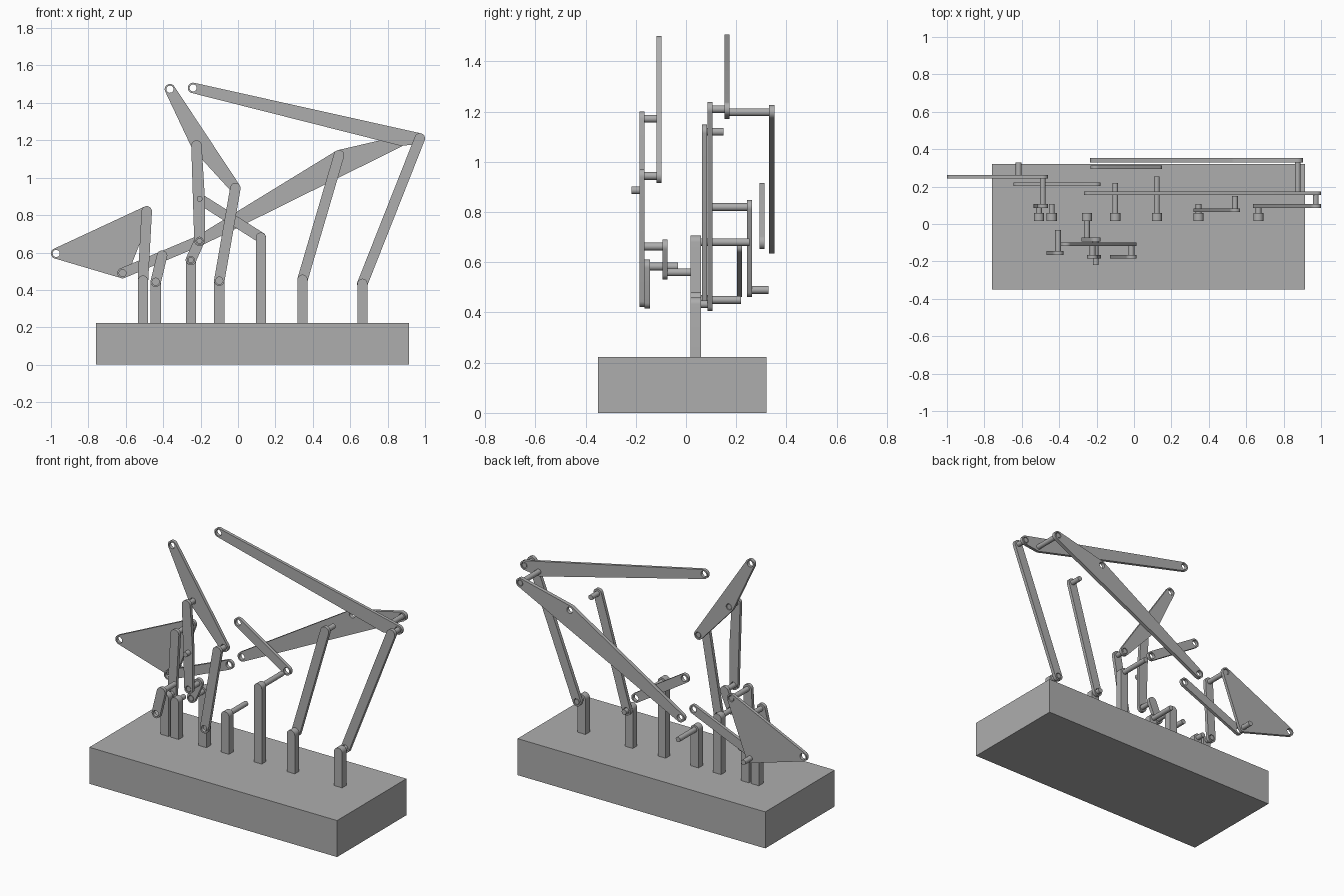
import bpy, bmesh, math
from mathutils import Vector
from mathutils.geometry import convex_hull_2d

if "Cube" in bpy.data.objects:
    bpy.data.objects.remove(bpy.data.objects["Cube"])

grey = bpy.data.materials.new("plain grey")
grey.use_nodes = True
grey.diffuse_color = (0.42, 0.42, 0.42, 1)
grey.node_tree.nodes["Principled BSDF"].inputs["Base Color"].default_value = (0.42, 0.42, 0.42, 1)

ROUND, HOLE, PIN = 0.028, 0.019, 0.0155
BASE_TOP, POST_FRONT, POST_BACK = 0.223, 0.017, 0.06


def circle(p, r, n=32):
    return [Vector((p[0] + r * math.cos(math.tau * i / n),
                    p[1] + r * math.sin(math.tau * i / n))) for i in range(n)]


def slab(name, outline, holes, y0, y1):
    """Extrude an x-z outline with round holes from y0 to y1."""
    bm = bmesh.new()
    for loop in [outline] + [circle(h, HOLE, 24) for h in holes]:
        vs = [bm.verts.new((p[0], y0, p[1])) for p in loop]
        for a, b in zip(vs, vs[1:] + vs[:1]):
            bm.edges.new((a, b))
    bmesh.ops.triangle_fill(bm, use_beauty=True, edges=bm.edges[:], normal=(0, -1, 0))
    ext = bmesh.ops.extrude_face_region(bm, geom=bm.faces[:], use_keep_orig=True)
    moved = [g for g in ext["geom"] if isinstance(g, bmesh.types.BMVert)]
    bmesh.ops.translate(bm, verts=moved, vec=(0, y1 - y0, 0))
    bmesh.ops.recalc_face_normals(bm, faces=bm.faces[:])
    mesh = bpy.data.meshes.new(name)
    bm.to_mesh(mesh)
    bm.free()
    mesh.materials.append(grey)
    ob = bpy.data.objects.new(name, mesh)
    bpy.context.collection.objects.link(ob)
    bpy.ops.object.select_all(action="DESELECT")
    ob.select_set(True)
    bpy.context.view_layer.objects.active = ob
    bpy.ops.object.shade_smooth_by_angle(angle=math.radians(30))
    return ob


def link(name, joints, holes, y0, y1):
    """Flat bar wrapped around its joints; holes lists the drilled joints."""
    pts = [p for j in joints for p in circle(j, ROUND)]
    hull = [pts[i] for i in convex_hull_2d(pts)]
    slab(name, hull, [joints[i] for i in holes], y0, y1)


def pin(name, p, y0, y1):
    slab(name, circle(p, PIN, 24), [], y0, y1)


def post(name, p, pin_end):
    """Upright with a rounded top, and its pivot pin."""
    top = [q for q in circle(p, ROUND - 0.001) if q.y >= p[1] - 0.001]
    top.sort(key=lambda q: math.atan2(q.y - p[1] + 0.002, q.x - p[0]))
    foot = [Vector((top[-1].x, BASE_TOP)), Vector((top[0].x, BASE_TOP))]
    slab(name, top + foot, [], POST_FRONT, POST_BACK)
    start = POST_BACK if pin_end > 0 else POST_FRONT
    pin(name + "_pin", p, start, pin_end)


# Joint positions (x, z)
foot_post, low_post, mid_post = (-0.508, 0.45), (-0.44, 0.444), (-0.252, 0.56)
short_post, tall_post = (-0.10, 0.45), (0.122, 0.68)
rocker_post, end_post = (0.345, 0.455), (0.665, 0.433)
foot_top, foot_tip, foot_heel = (-0.488, 0.82), (-0.972, 0.595), (-0.617, 0.49)
beam_low, beam_mid, beam_high = (-0.206, 0.663), (0.54, 1.12), (0.875, 1.198)
arm_end, arm_tip = (0.972, 1.21), (-0.24, 1.48)
blade_tip, blade_mid, blade_low = (-0.364, 1.473), (-0.222, 1.172), (-0.014, 0.944)
crank_mid, small_top = (-0.205, 0.887), (-0.406, 0.583)

# Base block
slab("base", [(-0.76, 0), (0.915, 0), (0.915, BASE_TOP), (-0.76, BASE_TOP)], [], -0.35, 0.32)

# Posts with pivot pins
post("foot_post", foot_post, 0.106)
post("low_post", low_post, 0.106)
post("mid_post", mid_post, -0.094)
post("short_post", short_post, 0.22)
post("tall_post", tall_post, 0.253)
post("rocker_post", rocker_post, 0.106)
post("end_post", end_post, 0.106)

# Rear linkage
link("rocker", [rocker_post, beam_mid], [0], 0.064, 0.084)
pin("rocker_pin", beam_mid, 0.084, 0.15)
link("end_rocker", [end_post, arm_end], [0], 0.085, 0.106)
pin("end_rocker_pin", arm_end, 0.106, 0.172)
link("long_arm", [arm_tip, arm_end, beam_high], [0, 1], 0.154, 0.173)
pin("long_arm_pin", beam_high, 0.173, 0.352)
link("long_beam", [beam_low, beam_mid, beam_high], [0, 1, 2], 0.33, 0.353)
link("tie_bar", [tall_post, crank_mid], [0, 1], 0.293, 0.313)
link("heel_bar", [foot_heel, beam_low], [0, 1], 0.204, 0.223)
link("foot_rocker", [foot_post, foot_top], [0], 0.085, 0.106)
pin("foot_rocker_pin", foot_top, 0.106, 0.258)
link("foot_plate", [foot_tip, foot_top, foot_heel], [0, 1], 0.243, 0.262)
pin("foot_plate_pin", foot_heel, 0.262, 0.328)

# Front linkage
link("blade", [blade_tip, blade_mid, blade_low], [0, 1, 2], -0.118, -0.098)
link("blade_rocker", [short_post, blade_low], [0], -0.185, -0.165)
pin("blade_rocker_pin", blade_low, -0.165, -0.1)
link("coupler", [blade_mid, crank_mid, beam_low], [2], -0.185, -0.165)
pin("coupler_top_pin", blade_mid, -0.165, -0.1)
pin("coupler_mid_pin", crank_mid, -0.218, -0.185)
link("crank", [mid_post, beam_low], [0], -0.094, -0.073)
pin("crank_pin", beam_low, -0.183, -0.094)
link("small_crank", [low_post, small_top], [0], -0.165, -0.144)
pin("small_crank_pin", small_top, -0.144, -0.032)
